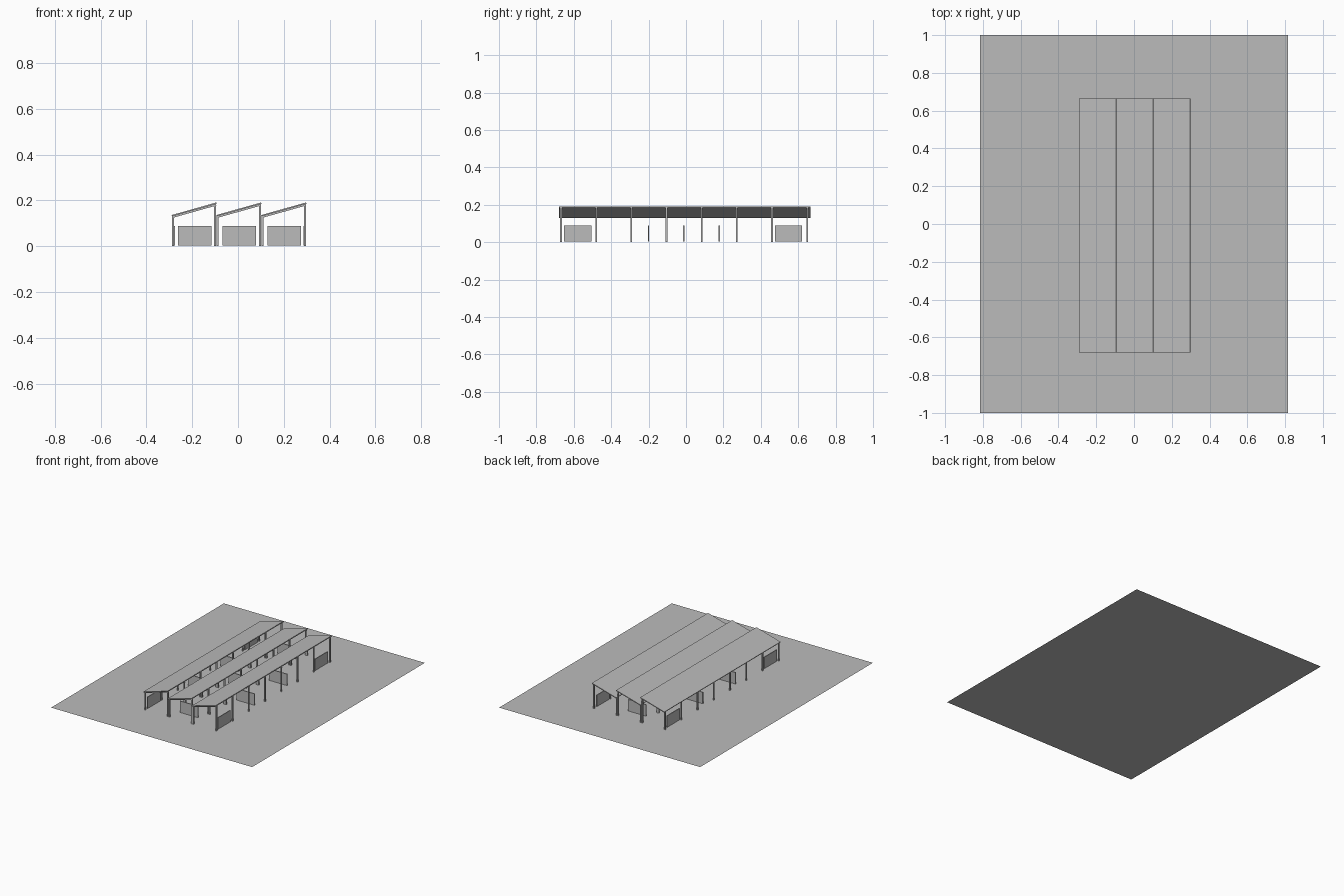
import bpy, bmesh, math
from mathutils import Matrix, Vector

cube = bpy.data.objects.get("Cube")
if cube:
    bpy.data.objects.remove(cube, do_unlink=True)

grey = bpy.data.materials.new("plain grey")
grey.use_nodes = True
grey.diffuse_color = (0.5, 0.5, 0.5, 1)
grey.node_tree.nodes["Principled BSDF"].inputs["Base Color"].default_value = (0.5, 0.5, 0.5, 1)


def finish(name, bm):
    mesh = bpy.data.meshes.new(name)
    bm.to_mesh(mesh)
    bm.free()
    mesh.materials.append(grey)
    obj = bpy.data.objects.new(name, mesh)
    bpy.context.scene.collection.objects.link(obj)
    return obj


def box(bm, center, size, turn=None):
    m = Matrix.Translation(center) @ (turn or Matrix()) @ Matrix.Diagonal((*size, 1))
    bmesh.ops.create_cube(bm, size=1, matrix=m)


# Site layout
ROOF_X = [-0.29, -0.095, 0.101, 0.297]
LOW, HIGH = 0.136, 0.191
FRONT, BACK = -0.68, 0.665
POST_Y = [-0.668 + 0.188 * i for i in range(8)]
POST = 0.009
SLAB = 0.006
PANEL_Z, PANEL_H, PANEL_W, PANEL_T = 0.046, 0.084, 0.146, 0.006

# Flat ground
bm = bmesh.new()
bmesh.ops.create_grid(bm, x_segments=1, y_segments=1, size=1,
                      matrix=Matrix.Diagonal((0.815, 1, 1, 1)))
finish("ground", bm)

for name, x0, x1 in zip(("left", "middle", "right"), ROOF_X, ROOF_X[1:]):
    run, rise = x1 - x0, HIGH - LOW
    length = math.hypot(run, rise)
    tilt = Matrix.Rotation(-math.atan2(rise, run), 4, "Y")
    normal = tilt @ Vector((0, 0, 1))
    top = Vector(((x0 + x1) / 2, (FRONT + BACK) / 2, (LOW + HIGH) / 2))

    # Sloping roof sheet
    bm = bmesh.new()
    box(bm, top - normal * SLAB / 2, (length, BACK - FRONT, SLAB), tilt)
    finish(name + "_roof", bm)

    # Rafters over each row of posts
    bm = bmesh.new()
    for y in POST_Y:
        c = top - normal * (SLAB + 0.0035)
        box(bm, (c.x, y, c.z), (length - 0.006, POST, 0.007), tilt)
    finish(name + "_rafters", bm)

    # Short posts on the low side and tall posts on the high side
    bm = bmesh.new()
    for x in (x0 + 0.006, x1 - 0.005):
        h = LOW + rise * (x - x0) / run - SLAB
        for y in POST_Y:
            box(bm, (x, y, h / 2), (POST, POST, h))
    finish(name + "_posts", bm)

    # Low partition screens across the bay
    bm = bmesh.new()
    rows = (-0.575, -0.012, 0.555) if name == "middle" else (-0.2, 0.178)
    for y in rows:
        box(bm, (top.x + 0.003, y, PANEL_Z), (PANEL_W, PANEL_T, PANEL_H))
    finish(name + "_screens", bm)

# Screens along the outer sides, near each end
bm = bmesh.new()
for x in (-0.279, 0.29):
    for y in (-0.579, 0.548):
        box(bm, (x, y, PANEL_Z), (PANEL_T, PANEL_W, PANEL_H))
finish("side_screens", bm)
